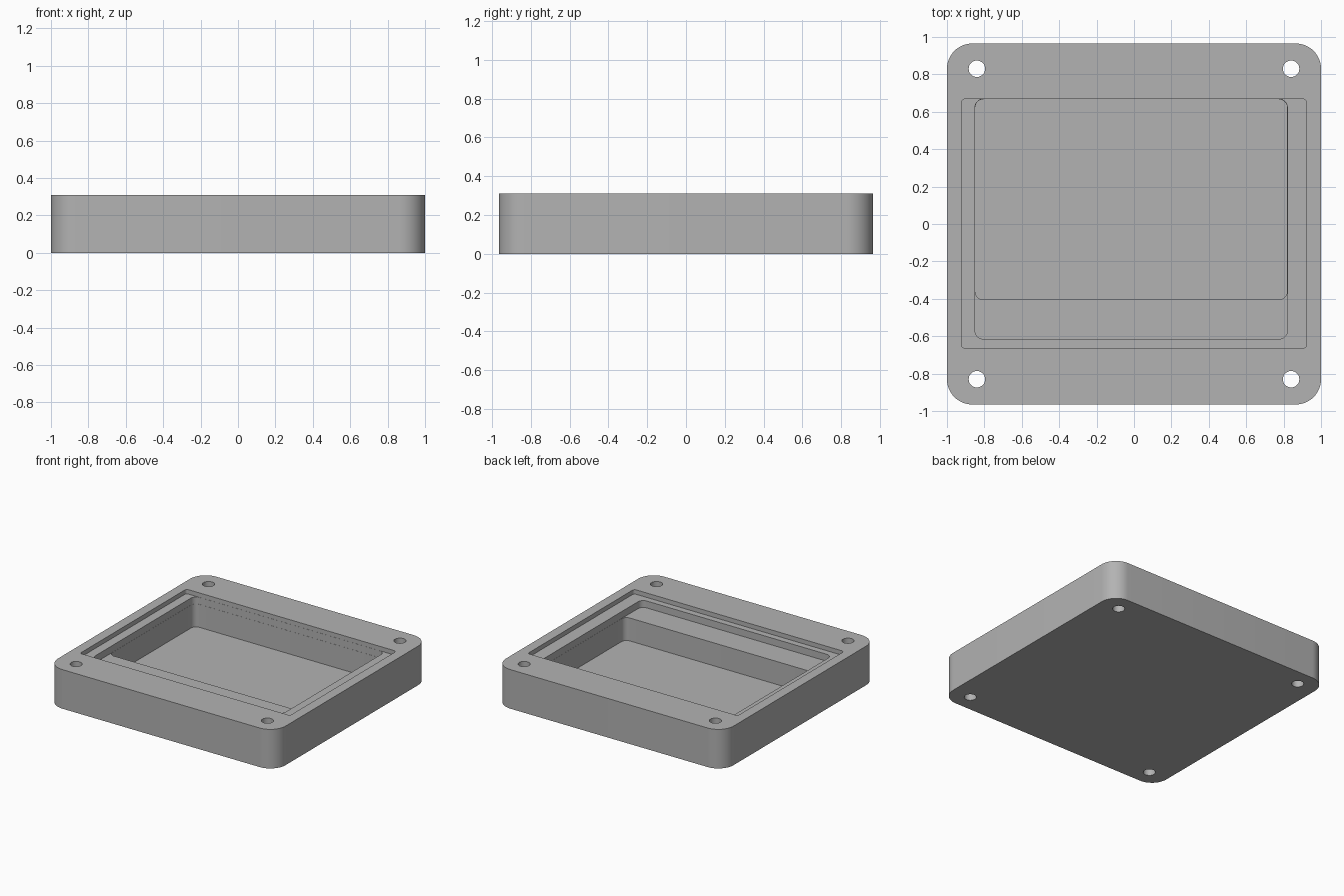
import bpy, bmesh, math

if "Cube" in bpy.data.objects:
    bpy.data.objects.remove(bpy.data.objects["Cube"])

TOP = 0.31

grey = bpy.data.materials.new("plain grey")
grey.diffuse_color = (0.45, 0.45, 0.45, 1)
grey.use_nodes = True
grey.node_tree.nodes["Principled BSDF"].inputs["Base Color"].default_value = grey.diffuse_color


def rounded_rect(x0, x1, y0, y1, r, steps):
    """Counter-clockwise outline of a rectangle with rounded corners."""
    corners = [(x1 - r, y1 - r), (x0 + r, y1 - r), (x0 + r, y0 + r), (x1 - r, y0 + r)]
    return [(cx + r * math.cos(a), cy + r * math.sin(a))
            for q, (cx, cy) in enumerate(corners)
            for a in [(q + i / steps) * math.pi / 2 for i in range(steps + 1)]]


def circle(cx, cy, r, n=32):
    return [(cx + r * math.cos(2 * math.pi * i / n), cy + r * math.sin(2 * math.pi * i / n))
            for i in range(n)]


def prism(name, outline, z0, z1):
    """Extrude an outline straight up between two heights."""
    bm = bmesh.new()
    base = bm.faces.new([bm.verts.new((x, y, z0)) for x, y in outline])
    up = bmesh.ops.extrude_face_region(bm, geom=[base])["geom"]
    bmesh.ops.translate(bm, vec=(0, 0, z1 - z0),
                        verts=[g for g in up if isinstance(g, bmesh.types.BMVert)])
    bmesh.ops.recalc_face_normals(bm, faces=bm.faces)
    mesh = bpy.data.meshes.new(name)
    bm.to_mesh(mesh)
    bm.free()
    mesh.materials.append(grey)
    obj = bpy.data.objects.new(name, mesh)
    bpy.context.collection.objects.link(obj)
    return obj


# Solid tray block with rounded upright corners
tray = prism("tray", rounded_rect(-1, 1, -0.965, 0.965, 0.135, 12), 0, TOP)

# Lid recess, shallow shelf and deep pocket share the back wall
cutters = [
    prism("lid_recess_cutter", rounded_rect(-0.922, 0.922, -0.665, 0.669, 0.02, 5), TOP - 0.035, 0.5),
    prism("shelf_cutter", rounded_rect(-0.85, 0.82, -0.615, 0.668, 0.045, 8), TOP - 0.09, 0.51),
    prism("pocket_cutter", rounded_rect(-0.849, 0.819, -0.405, 0.667, 0.045, 8), TOP - 0.272, 0.52),
]

# Screw holes through the four corners
for sx in (-1, 1):
    for sy in (-1, 1):
        cutters.append(prism("screw_hole_cutter", circle(0.84 * sx, 0.83 * sy, 0.044), -0.1, 0.5))

for c in cutters:
    mod = tray.modifiers.new(c.name, 'BOOLEAN')
    mod.operation = 'DIFFERENCE'
    mod.solver = 'EXACT'
    mod.object = c

# Bake the cuts, remove the cutters, smooth the curved walls
bpy.context.view_layer.objects.active = tray
tray.select_set(True)
for name in [m.name for m in tray.modifiers]:
    bpy.ops.object.modifier_apply(modifier=name)
for c in cutters:
    bpy.data.objects.remove(c)
bpy.ops.object.shade_smooth_by_angle(angle=math.radians(30))
